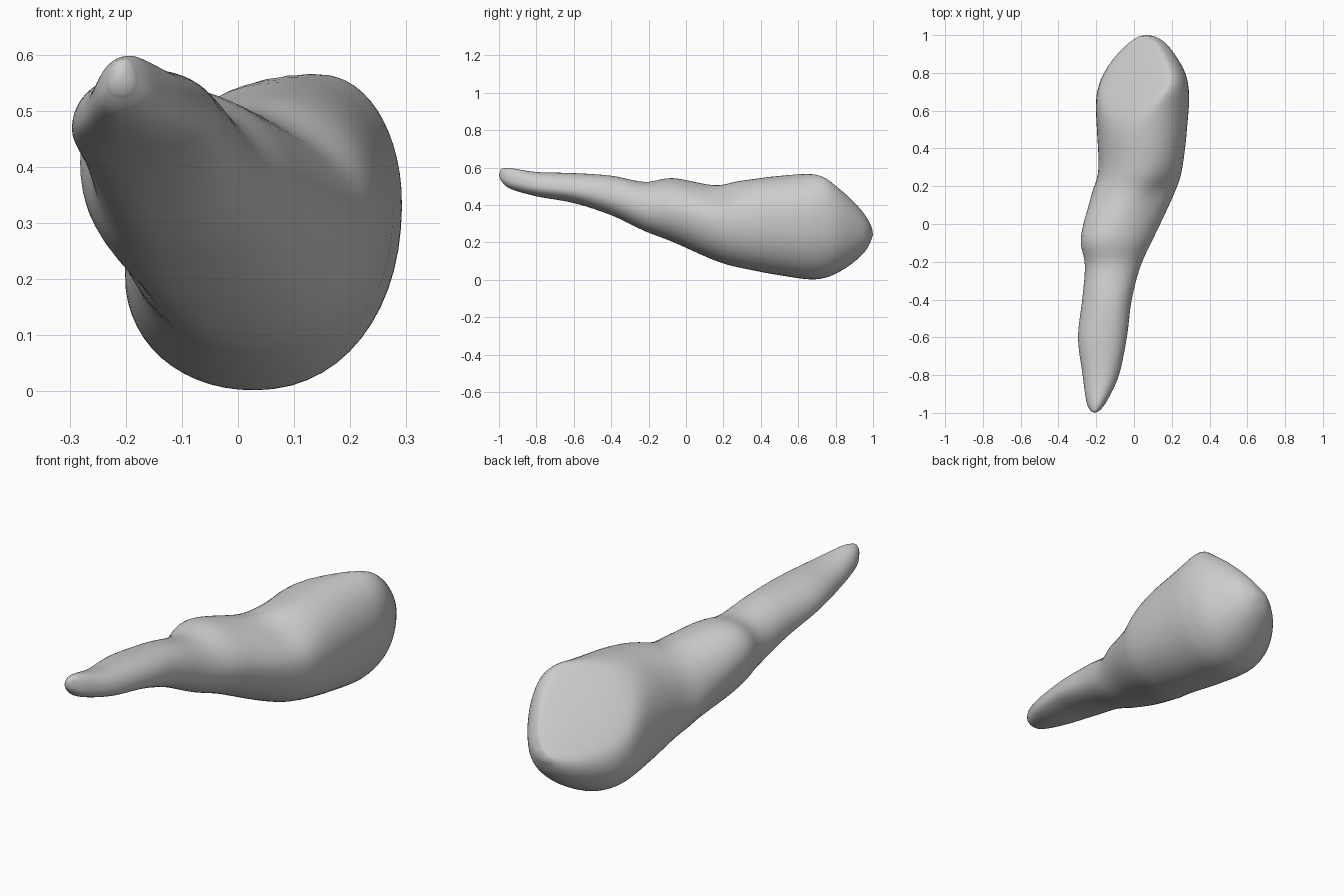
import bpy, bmesh, math
from mathutils import Vector

if "Cube" in bpy.data.objects:
    bpy.data.objects.remove(bpy.data.objects["Cube"])

# Body sections along y: y, left x, right x, bottom z, top z
KEYS = [
    (-0.99, -.230, -.185, .530, .592),
    (-0.94, -.252, -.145, .487, .597),
    (-0.80, -.272, -.080, .446, .576),
    (-0.60, -.296, -.038, .410, .570),
    (-0.40, -.274, -.012, .345, .556),
    (-0.22, -.260, .036, .260, .523),
    (-0.07, -.281, .105, .202, .543),
    (0.15, -.228, .208, .105, .506),
    (0.30, -.188, .256, .062, .530),
    (0.60, -.203, .290, .007, .567),
    (0.72, -.192, .290, .004, .563),
    (0.81, -.155, .268, .036, .497),
    (0.90, -.090, .215, .095, .425),
    (0.965, -.020, .160, .160, .340),
    (0.995, .030, .105, .225, .275),
]
SEG, STEPS = 56, 6
# slanted, nearly flat end face
FACE_POINT = Vector((-.21, .61, .32))
FACE_NORMAL = Vector((-.092, .084, .121)).normalized()


def spline(a, b, c, d, t):
    return [0.5 * (2*q + (r-p)*t + (2*p-5*q+4*r-s)*t*t + (3*q-p-3*r+s)*t**3)
            for p, q, r, s in zip(a, b, c, d)]


def bump(v, centre, width):
    return math.exp(-((v - centre) / width) ** 2)


def power(v, e):
    return math.copysign(abs(v) ** e, v)


def ring(k):
    """Four quarter ovals meeting at the extreme points of the section."""
    y, lx, rx, bz, tz = k
    w, h = rx - lx, tz - bz
    top_x = lx + w * (.58 - .17 * bump(y, -.03, .25) + .2 * bump(y, .8, .12))
    bottom_x = lx + .47 * w
    left_z = bz + h * (.36 + .24 * bump(y, -.05, .25))
    right_z = bz + h * (.5 + .12 * y)
    pts = []
    for i in range(SEG):
        a = 2 * math.pi * i / SEG
        ca, sa = math.cos(a), math.sin(a)
        # sloping shoulder on the upper right of the waist
        e = .94 + (.18 * bump(y, .02, .22) if ca > 0 and sa > 0 else 0)
        pc, ps = power(ca, e), power(sa, e)
        cx = top_x if sa > 0 else bottom_x
        cz = right_z if ca > 0 else left_z
        x = cx + ((rx - cx) if ca > 0 else (cx - lx)) * pc
        z = cz + ((tz - cz) if sa > 0 else (cz - bz)) * ps
        # soft hollows: upper right shoulder and lower left flank
        d = .012 * bump(y, .18, .09) * bump(a, .85, .4)
        d += .02 * bump(y, .12, .1) * bump(a, 3.75, .4)
        p = Vector((x - d * ca, y, z - d * sa))
        # press whatever lies beyond the end face back onto it
        over = (p - FACE_POINT).dot(FACE_NORMAL) - .015
        if y > .4 and over > 0:
            p -= FACE_NORMAL * over * .8
        pts.append(p)
    return pts


# loft the sections
bm = bmesh.new()
rings = []
n = len(KEYS)
for j in range(n - 1):
    p = [KEYS[max(0, min(n - 1, j + o))] for o in (-1, 0, 1, 2)]
    for s in range(STEPS + (j == n - 2)):
        rings.append([bm.verts.new(c) for c in ring(spline(*p, s / STEPS))])
for r0, r1 in zip(rings, rings[1:]):
    for i in range(SEG):
        k = (i + 1) % SEG
        bm.faces.new((r0[i], r0[k], r1[k], r1[i]))

# rounded end caps
for r, tip in ((rings[0], (-.207, -1, .56)), (rings[-1], (.065, 1, .24))):
    v = bm.verts.new(tip)
    for i in range(SEG):
        bm.faces.new((r[i], r[(i + 1) % SEG], v))

# soften the edge of the end face
end = [v for v in bm.verts if .5 < v.co.y < .99]
for _ in range(4):
    bmesh.ops.smooth_vert(bm, verts=end, factor=.4,
                          use_axis_x=True, use_axis_y=True, use_axis_z=True)
bmesh.ops.recalc_face_normals(bm, faces=bm.faces)
for f in bm.faces:
    f.smooth = True

mesh = bpy.data.meshes.new("tapered_body")
bm.to_mesh(mesh)
bm.free()
body = bpy.data.objects.new("tapered_body", mesh)
bpy.context.collection.objects.link(body)
